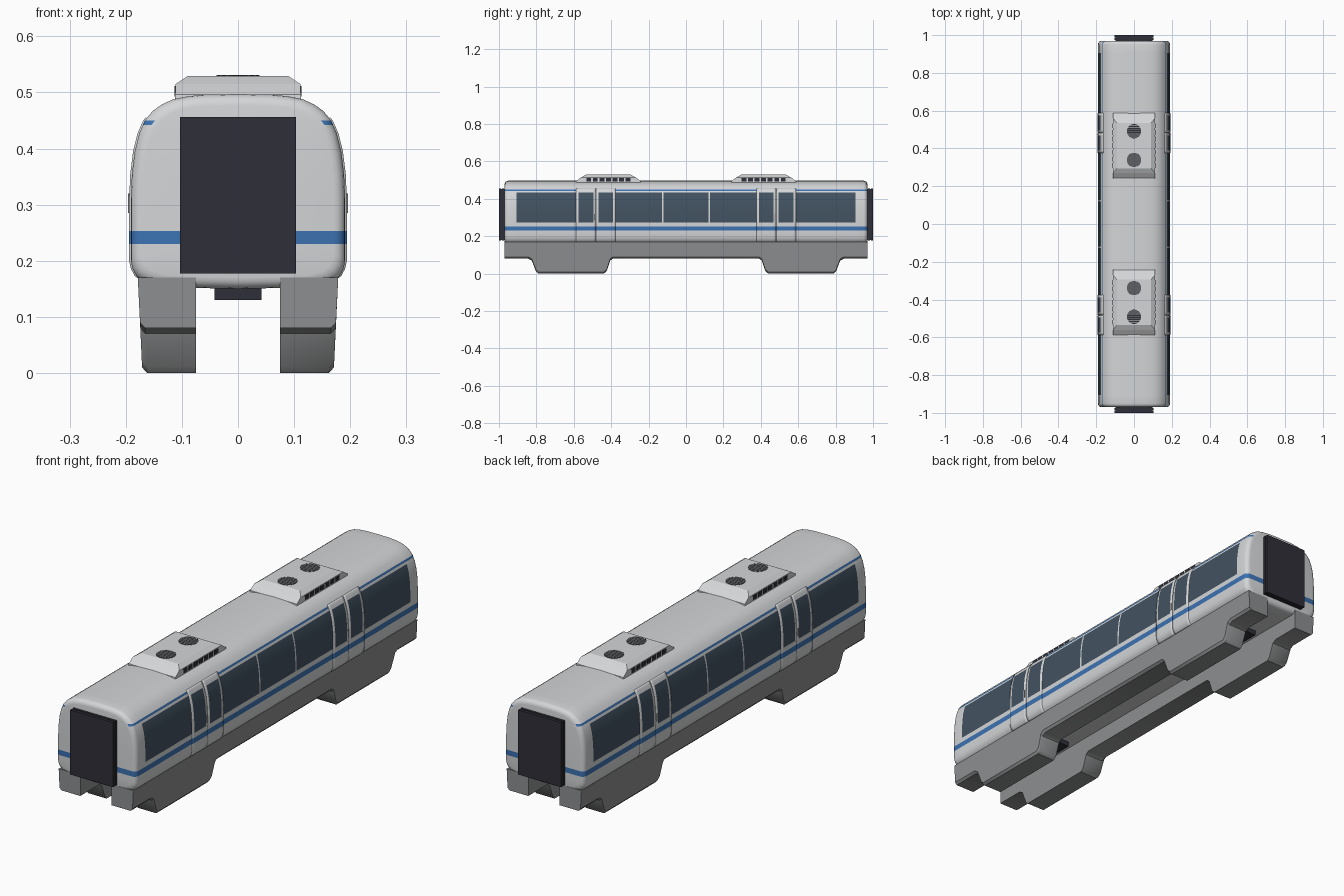
import bpy, bmesh, math
from mathutils import Vector

if "Cube" in bpy.data.objects:
    bpy.data.objects.remove(bpy.data.objects["Cube"])


def material(name, r, g, b):
    m = bpy.data.materials.new(name)
    m.use_nodes = True
    m.diffuse_color = (r, g, b, 1)
    m.node_tree.nodes["Principled BSDF"].inputs["Base Color"].default_value = (r, g, b, 1)
    return m


WHITE = material("shell white", 0.66, 0.67, 0.68)
BLUE = material("stripe blue", 0.045, 0.17, 0.45)
GLASS = material("window glass", 0.055, 0.085, 0.12)
GREY = material("skirt grey", 0.27, 0.275, 0.28)
BLACK = material("rubber black", 0.028, 0.028, 0.04)

# Half of the body cross-section, from roof centre to floor centre
PROFILE = [(0, .497), (.06, .496), (.09, .493), (.115, .488), (.135, .479),
           (.152, .467), (.166, .45), (.176, .427), (.184, .395), (.189, .355),
           (.191, .31), (.191, .2), (.188, .186), (.181, .173), (.168, .163),
           (.145, .156), (.1, .152), (0, .15)]
LOW_STRIPE, TOP_STRIPE, PANE = (.23, .253), (.442, .45), (.273, .433)
DOOR_Z = (.168, .456)
WINDOWS = [(-.905, -.588), (-.378, -.127), (-.119, .119), (.127, .378), (.588, .905)]


def within(v, span):
    return span[0] < v < span[1]


def finish(name, bm, mats, smooth=False, normals=True):
    if normals:
        bmesh.ops.recalc_face_normals(bm, faces=bm.faces)
    me = bpy.data.meshes.new(name)
    bm.to_mesh(me)
    bm.free()
    for m in mats:
        me.materials.append(m)
    ob = bpy.data.objects.new(name, me)
    bpy.context.collection.objects.link(ob)
    if smooth:
        bpy.ops.object.select_all(action='DESELECT')
        ob.select_set(True)
        bpy.context.view_layer.objects.active = ob
        bpy.ops.object.shade_smooth_by_angle(angle=math.radians(35))
    return ob


def loft(rings):
    """Skin closed rings of points, with a cap on each end."""
    bm = bmesh.new()
    rows = [[bm.verts.new(p) for p in ring] for ring in rings]
    n = len(rows[0])
    for a, b in zip(rows, rows[1:]):
        for i in range(n):
            j = (i + 1) % n
            bm.faces.new((a[i], a[j], b[j], b[i]))
    bm.faces.new(rows[0])
    bm.faces.new(rows[-1])
    return bm


def add_box(bm, x, y, z):
    res = bmesh.ops.create_cube(bm, size=1)
    for v in res["verts"]:
        v.co = Vector([s[0] if c < 0 else s[1] for c, s in zip(v.co, (x, y, z))])


def side_x(z):
    """Outer half-width of the body at a height."""
    for (x0, z0), (x1, z1) in zip(PROFILE, PROFILE[1:]):
        if z1 <= z <= z0:
            return x0 + (x1 - x0) * (z0 - z) / (z0 - z1)


# Body shell: rounded ends, cut along stripe and window borders
section = PROFILE + [(-x, z) for x, z in PROFILE[-2:0:-1]]
R, END = .02, .97
stations = []
for k in range(5):
    a = math.pi / 2 * k / 4
    stations.append((END - R + R * math.sin(a), R * (1 - math.cos(a))))
stations = [(-y, d) for y, d in reversed(stations)] + stations
rings = [[(x * (1 - d / .191), y, .324 + (z - .324) * (1 - d / .173)) for x, z in section]
         for y, d in stations]
bm = loft(rings)


def cut(co, no):
    bmesh.ops.bisect_plane(bm, geom=bm.verts[:] + bm.edges[:] + bm.faces[:],
                           plane_co=co, plane_no=no)


for z in LOW_STRIPE + TOP_STRIPE + PANE:
    cut((0, 0, z), (0, 0, 1))
for span in WINDOWS:
    for y in span:
        cut((0, y, 0), (0, 1, 0))
bm.normal_update()
for f in bm.faces:
    c = f.calc_center_median()
    if within(c.z, LOW_STRIPE):
        f.material_index = 1
    elif within(c.z, TOP_STRIPE) and abs(f.normal.y) < .9:
        f.material_index = 1
    elif within(c.z, PANE) and any(within(c.y, w) for w in WINDOWS):
        f.material_index = 2
finish("body_shell", bm, [WHITE, BLUE, GLASS], smooth=True)


# Sliding doors: curved leaves that stand just proud of the body
def door_leaf(side, y0, y1):
    levels = sorted({*DOOR_Z, *LOW_STRIPE, *PANE,
                     *(z for _, z in PROFILE if within(z, DOOR_Z))})
    pane_y = (y0 + .012, y1 - .012)
    bm = bmesh.new()
    grid = [[bm.verts.new((side * (side_x(z) + .003), y, z)) for y in (y0, *pane_y, y1)]
            for z in levels]
    for a, b in zip(grid, grid[1:]):
        for i in range(3):
            quad = (a[i], a[i + 1], b[i + 1], b[i])
            f = bm.faces.new(quad if side > 0 else quad[::-1])
            c = f.calc_center_median()
            if within(c.z, LOW_STRIPE):
                f.material_index = 1
            elif within(c.z, PANE) and i == 1:
                f.material_index = 2
    ob = finish("door_leaf", bm, [WHITE, BLUE, GLASS], smooth=True, normals=False)
    mod = ob.modifiers.new("thickness", 'SOLIDIFY')
    mod.thickness, mod.offset = .012, -1


for side in (-1, 1):
    for mid in (-.482, .482):
        door_leaf(side, mid - .105, mid - .0015)
        door_leaf(side, mid + .0015, mid + .105)
        bm = bmesh.new()
        x = side_x(.3)
        add_box(bm, sorted((side * x, side * (x + .005))), (mid - .009, mid - .005), (.285, .32))
        finish("door_handle", bm, [GREY])

# Side skirts with deep sections around the running gear
half = [(.39, .08), (.405, .07), (.425, .012), (.44, 0), (.79, 0), (.802, .012),
        (.825, .07), (.845, .08), (.97, .08)]
outline = [(-y, z) for y, z in reversed(half)] + half + [(.97, .17), (-.97, .17)]
for side, name in ((-1, "right_skirt"), (1, "left_skirt")):
    def slant(z):
        return .171 + .045 * z
    rings = [[(side * .075, y, z) for y, z in outline],
             [(side * (slant(z) - .009), y, z) for y, z in outline],
             [(side * slant(z), y, z + (.01 if z < .1 else 0)) for y, z in outline]]
    finish(name, loft(rings), [GREY], smooth=True)

# End gangways with a bellows groove, and running gear under the floor
for end, name in ((-1, "front"), (1, "back")):
    bm = bmesh.new()
    for a, b, inset in ((.96, .974, .004), (.974, .984, 0), (.984, .988, .004), (.988, 1, 0)):
        w = .103 - inset
        add_box(bm, (-w, w), sorted((end * a, end * b)), (.177 + inset, .456 - inset))
    finish(name + "_gangway", bm, [BLACK])
    bm = bmesh.new()
    add_box(bm, (-.042, .042), sorted((end * .48, end * .75)), (.13, .16))
    finish(name + "_running_gear", bm, [BLACK])

# Roof units with fans on top and vent slots along the sides
for end, name in ((-1, "front"), (1, "back")):
    mid = end * .415

    def rect(w, l, z):
        return [(-w, mid - l, z), (w, mid - l, z), (w, mid + l, z), (-w, mid + l, z)]
    bm = loft([rect(.112, .175, .47), rect(.112, .172, .496),
               rect(.111, .145, .515), rect(.09, .12, .529)])
    finish(name + "_roof_unit", bm, [WHITE])

    bm = bmesh.new()
    for side in (-1, 1):
        for k in range(7):
            y = mid + (k - 3) * .035
            add_box(bm, sorted((side * .1, side * .1135)), (y - .013, y + .013), (.493, .511))
    finish(name + "_side_vents", bm, [BLACK])

    for fan_y in (mid - .076, mid + .076):
        bm = bmesh.new()
        res = bmesh.ops.create_cone(bm, cap_ends=True, segments=32, radius1=.038,
                                    radius2=.038, depth=.004)
        bmesh.ops.translate(bm, verts=res["verts"], vec=(0, fan_y, .5282))
        finish(name + "_fan", bm, [BLACK])
        bm = bmesh.new()
        for k in range(-3, 4):
            o = k * .0105
            w = math.sqrt(.038 ** 2 - o ** 2)
            add_box(bm, (-w, w), (fan_y + o - .0025, fan_y + o + .0025), (.528, .5312))
        finish(name + "_fan_slats", bm, [GREY])
